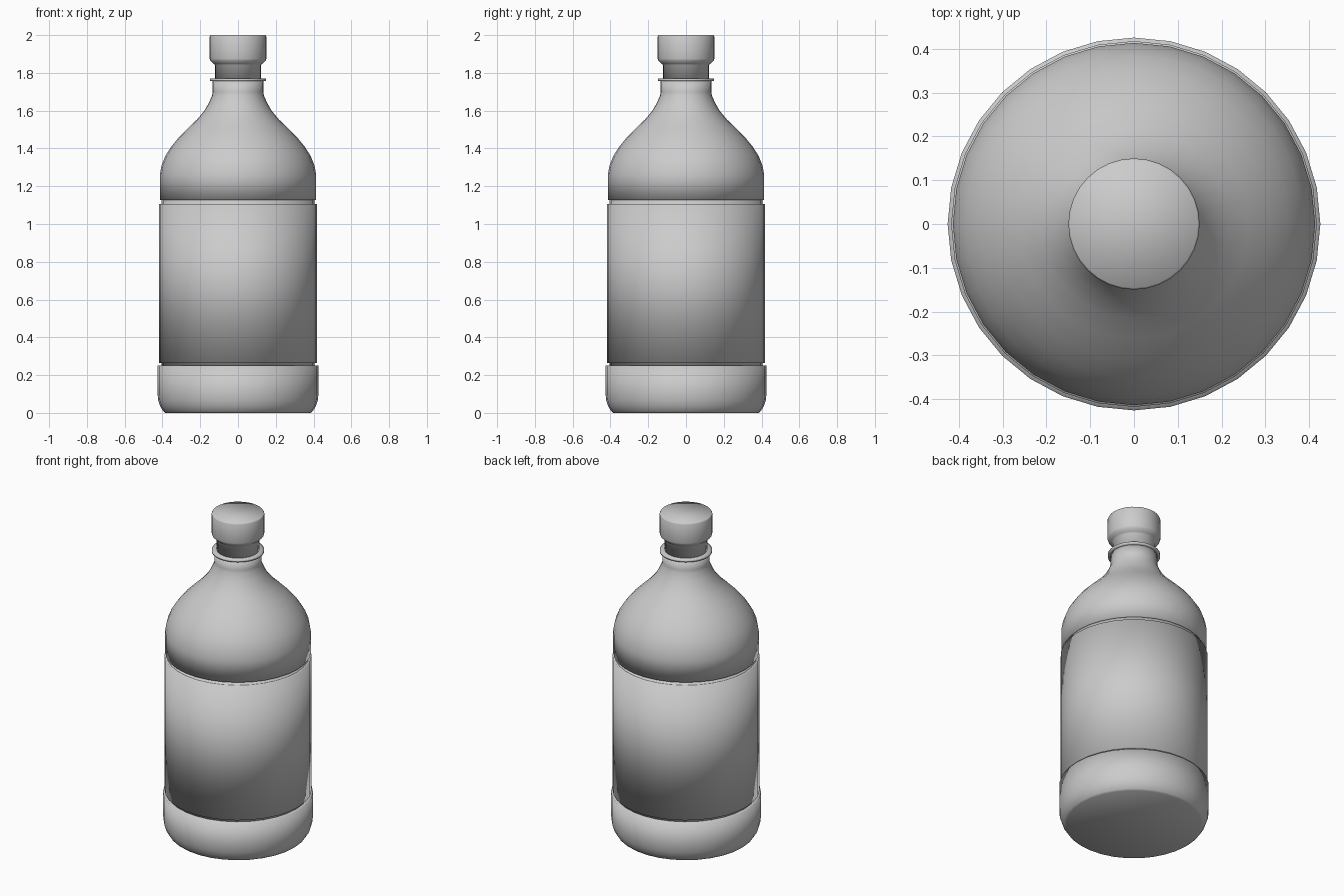
import bpy
import bmesh
from math import cos, sin, tau

SIDES = 32

cube = bpy.data.objects.get("Cube")
if cube:
    bpy.data.objects.remove(cube, do_unlink=True)

# One plain grey for the whole bottle
grey = bpy.data.materials.new("plain_grey")
grey.use_nodes = True
colour = (0.6, 0.6, 0.6, 1)
grey.diffuse_color = colour
grey.node_tree.nodes["Principled BSDF"].inputs["Base Color"].default_value = colour


def lathe(name, profile):
    """Turn a (radius, height) profile around z and close both ends."""
    bm = bmesh.new()
    rings = []
    for r, z in profile:
        rings.append([bm.verts.new((r * cos(tau * i / SIDES), r * sin(tau * i / SIDES), z))
                      for i in range(SIDES)])
    for low, high in zip(rings, rings[1:]):
        for i in range(SIDES):
            j = (i + 1) % SIDES
            bm.faces.new((low[i], low[j], high[j], high[i]))
    bm.faces.new(rings[0][::-1])
    bm.faces.new(rings[-1])
    for face in bm.faces:
        face.smooth = True
    mesh = bpy.data.meshes.new(name)
    bm.to_mesh(mesh)
    bm.free()
    mesh.materials.append(grey)
    obj = bpy.data.objects.new(name, mesh)
    bpy.context.collection.objects.link(obj)
    return obj


# Rounded foot, stepping in to the groove under the label
lathe("base", [(0.385, 0), (0.395, 0.008), (0.412, 0.035), (0.422, 0.065),
               (0.426, 0.1), (0.426, 0.25), (0.405, 0.25)])

# Recessed core, seen in the two grooves
lathe("groove_core", [(0.405, 0.24), (0.405, 1.14)])

# Label panel
lathe("label", [(0.405, 0.265), (0.418, 0.265), (0.418, 1.105), (0.405, 1.105)])

# Domed shoulder running up into the neck with its ring
lathe("shoulder_and_neck", [
    (0.405, 1.127), (0.414, 1.127), (0.414, 1.26), (0.405, 1.31), (0.385, 1.36),
    (0.353, 1.41), (0.312, 1.46), (0.262, 1.51), (0.215, 1.555), (0.178, 1.6),
    (0.155, 1.64), (0.137, 1.68), (0.134, 1.7), (0.134, 1.757)])
lathe("neck_ring", [(0.13, 1.757), (0.149, 1.757), (0.149, 1.77), (0.12, 1.77)])

# Cap with a narrow skirt and a wider top
lathe("cap", [(0.121, 1.765), (0.121, 1.842), (0.13, 1.848), (0.147, 1.865),
              (0.15, 1.875), (0.15, 1.993), (0.146, 2)])
